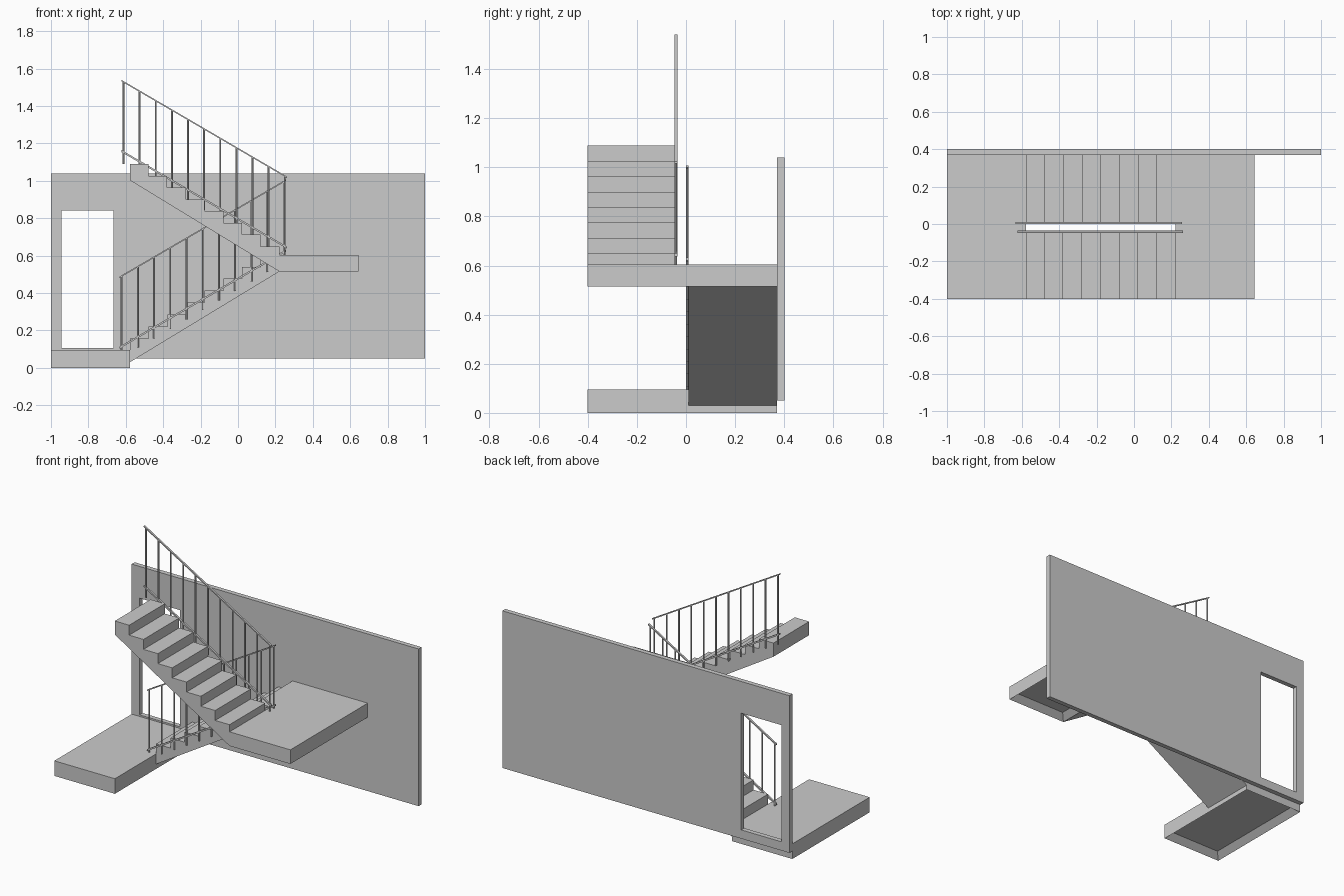
import bpy, bmesh, math
from mathutils import Matrix

if "Cube" in bpy.data.objects:
    bpy.data.objects.remove(bpy.data.objects["Cube"])


def finish(name, bm):
    bmesh.ops.recalc_face_normals(bm, faces=bm.faces)
    me = bpy.data.meshes.new(name)
    bm.to_mesh(me)
    bm.free()
    ob = bpy.data.objects.new(name, me)
    bpy.context.collection.objects.link(ob)
    return ob


def add_prism(bm, profile, y0, y1):
    """Extrude an xz profile from y0 to y1."""
    face = bm.faces.new([bm.verts.new((x, y0, z)) for x, z in profile])
    geo = bmesh.ops.extrude_face_region(bm, geom=[face])["geom"]
    vs = [g for g in geo if isinstance(g, bmesh.types.BMVert)]
    bmesh.ops.translate(bm, verts=vs, vec=(0, y1 - y0, 0))


def rect(x0, x1, z0, z1):
    return [(x0, z0), (x1, z0), (x1, z1), (x0, z1)]


def prism(name, profile, y0, y1):
    bm = bmesh.new()
    add_prism(bm, profile, y0, y1)
    return finish(name, bm)


def landing(name, x0, x1, z0, z1):
    """Slab with a shallow recess in its underside."""
    bm = bmesh.new()
    add_prism(bm, rect(x0, x1, z0, z1), -0.4, 0.37)
    bmesh.ops.recalc_face_normals(bm, faces=bm.faces)
    bottom = min(bm.faces, key=lambda f: f.calc_center_median().z)
    bmesh.ops.inset_region(bm, faces=[bottom], thickness=0.055)
    bmesh.ops.translate(bm, verts=bottom.verts[:], vec=(0, 0, 0.035))
    finish(name, bm)


def flight(name, x0, dx, z_base, z_first, rise, soffit, y0, y1, n=8):
    """Stepped top, straight sloping underside (soffit = start z, end z)."""
    pts = [(x0, soffit[0]), (x0, z_base)]
    for i in range(n):
        z = z_first + i * rise
        pts += [(x0 + i * dx, z), (x0 + (i + 1) * dx, z)]
    pts.append((x0 + n * dx, soffit[1]))
    prism(name, pts, y0, y1)


def railing(name, xa, za, xb, zb, y, first_foot, last_foot, n=11):
    """Two sloping bars with round balusters; (xa,za)-(xb,zb) is the top bar."""
    slope = (zb - za) / (xb - xa)
    ext = 0.012
    bm = bmesh.new()
    for drop, h in ((0, 0.008), (0.375, 0.011)):
        a, b = za - slope * ext - drop, zb + slope * ext - drop
        add_prism(bm, [(xa - ext, a - h), (xb + ext, b - h), (xb + ext, b), (xa - ext, a)],
                  y - 0.006, y + 0.006)
    finish(name + "_bars", bm)
    bm = bmesh.new()
    for i in range(n):
        x = xa + (xb - xa) * i / (n - 1)
        top = za + slope * (x - xa) - 0.003
        foot = top - 0.435
        if i == 0:
            foot = first_foot
        if i == n - 1:
            foot = last_foot
        bmesh.ops.create_cone(bm, cap_ends=True, segments=8, radius1=0.005, radius2=0.005,
                              depth=top - foot,
                              matrix=Matrix.Translation((x, y, (top + foot) / 2)))
    finish(name + "_balusters", bm)


# Back wall: doorway framed as one ring of faces
bm = bmesh.new()
outer, inner = rect(-1, 1, 0.05, 1.04), rect(-0.945, -0.665, 0.105, 0.84)
rings = [[bm.verts.new((x, y, z)) for x, z in r] for y in (0.37, 0.4) for r in (outer, inner)]
of, inf, ob_, inb = rings
for a, b in ((of, inf), (ob_, inb), (of, ob_), (inf, inb)):
    for i in range(4):
        j = (i + 1) % 4
        bm.faces.new((a[i], a[j], b[j], b[i]))
finish("back_wall", bm)

# Landings
landing("lower_landing", -1, -0.578, 0, 0.095)
landing("middle_landing", 0.221, 0.645, 0.515, 0.604)

# Stair flights
flight("lower_flight", -0.578, 0.0999, 0.095, 0.158, 0.0637, (0.03, 0.515), 0.01, 0.37)
flight("upper_flight", 0.221, -0.0999, 0.604, 0.649, 0.0628, (0.515, 1.003), -0.4, -0.045)

# Railings
railing("lower_railing", -0.622, 0.495, 0.245, 1.0, 0.005, 0.095, 0.604)
railing("upper_railing", -0.612, 1.533, 0.25, 1.03, -0.041, 1.09, 0.604)
